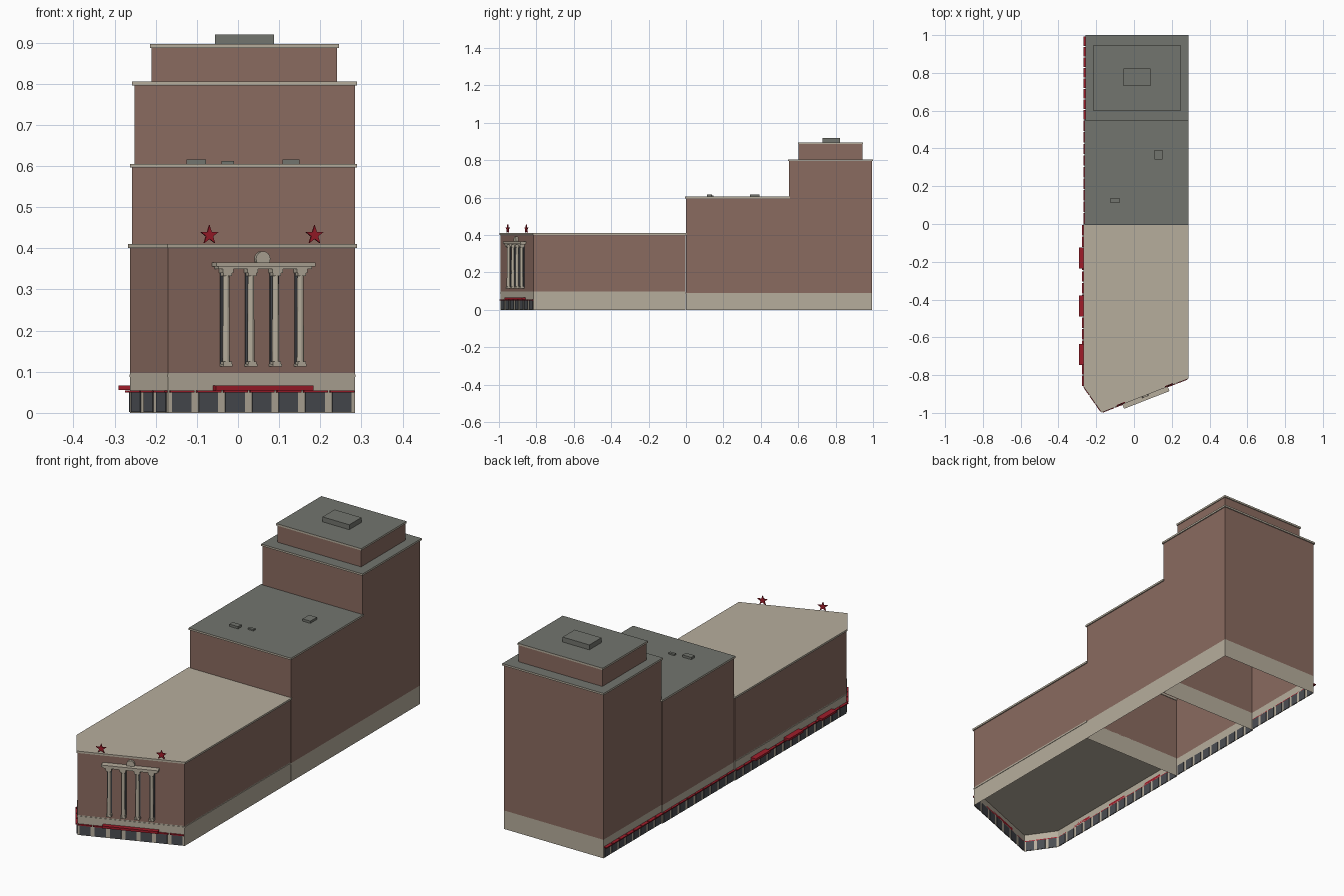
import bpy, bmesh, math
from mathutils import Matrix, Vector

cube = bpy.data.objects.get("Cube")
if cube:
    bpy.data.objects.remove(cube, do_unlink=True)


def material(name, rgb):
    m = bpy.data.materials.new(name)
    m.use_nodes = True
    m.diffuse_color = (*rgb, 1)
    m.node_tree.nodes["Principled BSDF"].inputs["Base Color"].default_value = (*rgb, 1)
    return m


BRICK = material("brown brick", (0.255, 0.147, 0.117))
STONE = material("pale limestone", (0.47, 0.42, 0.335))
ROOF = material("grey roofing", (0.171, 0.178, 0.156))
RED = material("red awning", (0.35, 0.012, 0.023))
GLASS = material("dark glass", (0.07, 0.075, 0.085))


def finish(name, bm, mats):
    mesh = bpy.data.meshes.new(name)
    bm.to_mesh(mesh)
    bm.free()
    for m in mats:
        mesh.materials.append(m)
    ob = bpy.data.objects.new(name, mesh)
    bpy.context.collection.objects.link(ob)
    return ob


def grow(poly, d):
    """Offset a counter-clockwise outline outwards by d."""
    pts = [Vector(p) for p in poly]
    out = []
    for i, p in enumerate(pts):
        a = (p - pts[i - 1]).normalized()
        b = (pts[(i + 1) % len(pts)] - p).normalized()
        na, nb = Vector((a.y, -a.x)), Vector((b.y, -b.x))
        out.append(p + (na + nb) * d / (1 + na.dot(nb)))
    return out


def slab(name, poly, z0, z1, mat, top=None):
    """Solid prism, optionally with another colour on its top face."""
    bm = bmesh.new()
    f = bm.faces.new([bm.verts.new((x, y, z0)) for x, y in poly])
    up = bmesh.ops.extrude_face_region(bm, geom=[f], use_keep_orig=True)["geom"]
    bmesh.ops.translate(bm, verts=[v for v in up if isinstance(v, bmesh.types.BMVert)],
                        vec=(0, 0, z1 - z0))
    bmesh.ops.recalc_face_normals(bm, faces=bm.faces)
    for f in bm.faces:
        f.material_index = int(top is not None and f.normal.z > 0.5)
    return finish(name, bm, [mat, top or mat])


def walls(name, poly, base, height):
    """Open shell of walls: stone up to base, brick above."""
    bm = bmesh.new()
    rings = [[bm.verts.new((x, y, z)) for x, y in poly] for z in (0, base, height)]
    n = len(poly)
    for k in range(2):
        for i in range(n):
            j = (i + 1) % n
            f = bm.faces.new((rings[k][i], rings[k][j], rings[k + 1][j], rings[k + 1][i]))
            f.material_index = k
    return finish(name, bm, [STONE, BRICK])


def rect(x0, x1, y0, y1):
    return [(x0, y0), (x1, y0), (x1, y1), (x0, y1)]


def block(name, poly, base, height, top, over=0.005):
    walls(name + "_walls", poly, base, height)
    slab(name + "_cornice", grow(poly, over), height - 0.004, height + 0.005, STONE, top)


def facade(p, q):
    """Local frame of a wall: x along it, -y outwards, origin at mid-wall."""
    p, q = Vector(p), Vector(q)
    d = q - p
    m = Matrix.Translation(((p + q) / 2).to_3d()) @ Matrix.Rotation(math.atan2(d.y, d.x), 4, 'Z')
    return m, d.length


def add_box(bm, m, u, out, z):
    size = (u[1] - u[0], out[1] - out[0], z[1] - z[0])
    mid = Vector(((u[0] + u[1]) / 2, -(out[0] + out[1]) / 2, (z[0] + z[1]) / 2))
    bmesh.ops.create_cube(bm, size=1, matrix=m @ Matrix.Translation(mid) @ Matrix.Diagonal((*size, 1)))


def boxes(name, m, mat, items):
    bm = bmesh.new()
    for u, out, z in items:
        add_box(bm, m, u, out, z)
    return finish(name, bm, [mat])


def shops(name, p, q, count, depth=0.012):
    """Row of shop windows between stone piers, each under a red awning."""
    m, length = facade(p, q)
    pitch = length / count
    mids = [(i + 0.5) * pitch - length / 2 for i in range(count)]
    w, a = pitch * 0.36, pitch * 0.45
    boxes(name + "_windows", m, GLASS, [((c - w, c + w), (-0.002, 0.003), (0.002, 0.05)) for c in mids])
    boxes(name + "_awnings", m, RED, [((c - a, c + a), (0, depth), (0.05, 0.055)) for c in mids])


# Three stepped masses and the setback storey
hall = [(-0.262, -0.002), (-0.262, -0.86), (-0.17, -0.992), (0.284, -0.815), (0.284, -0.002)]
block("front_hall", hall, 0.097, 0.405, STONE)
slab("front_hall_ledge", grow(hall, 0.002), 0.087, 0.093, STONE)
block("middle_block", rect(-0.258, 0.284, 0, 0.55), 0.09, 0.6, ROOF)
block("rear_tower", rect(-0.252, 0.284, 0.55, 0.995), 0.09, 0.8, ROOF)
setback = rect(-0.21, 0.241, 0.602, 0.943)
slab("setback_storey", setback, 0.8, 0.889, BRICK)
slab("setback_cornice", grow(setback, 0.004), 0.887, 0.896, STONE, ROOF)

# Rooftop plant boxes
slab("penthouse", rect(-0.056, 0.088, 0.73, 0.823), 0.89, 0.92, ROOF)
slab("roof_vent_large", rect(0.108, 0.15, 0.342, 0.392), 0.6, 0.616, ROOF)
slab("roof_vent_long", rect(-0.125, -0.078, 0.112, 0.138), 0.6, 0.616, ROOF)
slab("roof_vent_small", rect(-0.04, -0.01, 0.133, 0.147), 0.6, 0.612, ROOF)

# Shopfronts along the street sides
shops("front_shops", hall[2], hall[3], 7, 0.008)
shops("corner_shops", hall[1], hall[2], 3, 0.008)
shops("hall_side_shops", hall[0], hall[1], 14)
shops("middle_side_shops", (-0.258, 0.55), (-0.258, 0), 9, 0.01)
shops("tower_side_shops", (-0.252, 0.995), (-0.252, 0.55), 8, 0.016)

# Large entrance canopies
front, _ = facade(hall[2], hall[3])
side, _ = facade((-0.262, 0), (-0.262, -1))
boxes("front_canopy", front, RED, [((-0.127, 0.127), (0, 0.022), (0.055, 0.066))])
boxes("side_canopies", side, RED,
      [((-c - 0.5 - 0.056, -c - 0.5 + 0.056), (0, 0.028), (0.056, 0.066)) for c in (-0.69, -0.435, -0.18)])

# Portico: columns, beam and round crest
column_u = [(i - 1.5) * 0.0645 for i in range(4)]
boxes("portico_windows", front, GLASS, [((u - 0.011, u + 0.011), (0, 0.005), (0.115, 0.34)) for u in column_u])
bm = bmesh.new()
for u in column_u:
    shaft = front @ Matrix.Translation((u, -0.012, 0.23))
    bmesh.ops.create_cone(bm, cap_ends=True, segments=12, radius1=0.009, radius2=0.0075, depth=0.23, matrix=shaft)
    for half, z0, z1 in ((0.012, 0.113, 0.119), (0.0105, 0.119, 0.125),
                         (0.0105, 0.333, 0.34), (0.0135, 0.34, 0.35)):
        add_box(bm, front, (u - half, u + half), (0, 0.012 + half), (z0, z1))
finish("portico_columns", bm, [STONE])
boxes("portico_beam", front, STONE, [((-0.122, 0.122), (0, 0.026), (0.35, 0.356)),
                                     ((-0.129, 0.129), (0, 0.03), (0.356, 0.366))])
bm = bmesh.new()
bmesh.ops.create_cone(bm, cap_ends=True, segments=24, radius1=0.0185, radius2=0.0185, depth=0.012,
                      matrix=front @ Matrix.Translation((0, -0.006, 0.374)) @ Matrix.Rotation(math.pi / 2, 4, 'X'))
finish("portico_crest", bm, [STONE])

# Five-pointed stars on the parapet
for name, u in (("right_star", -0.136), ("left_star", 0.138)):
    pts = []
    for i in range(10):
        r = 0.0095 if i % 2 else 0.024
        a = math.pi / 2 + i * math.pi / 5
        pts.append((r * math.cos(a), r * math.sin(a)))
    star = slab(name, pts, -0.003, 0.003, RED)
    star.matrix_world = front @ Matrix.Translation((u, 0, 0.432)) @ Matrix.Rotation(math.pi / 2, 4, 'X')
